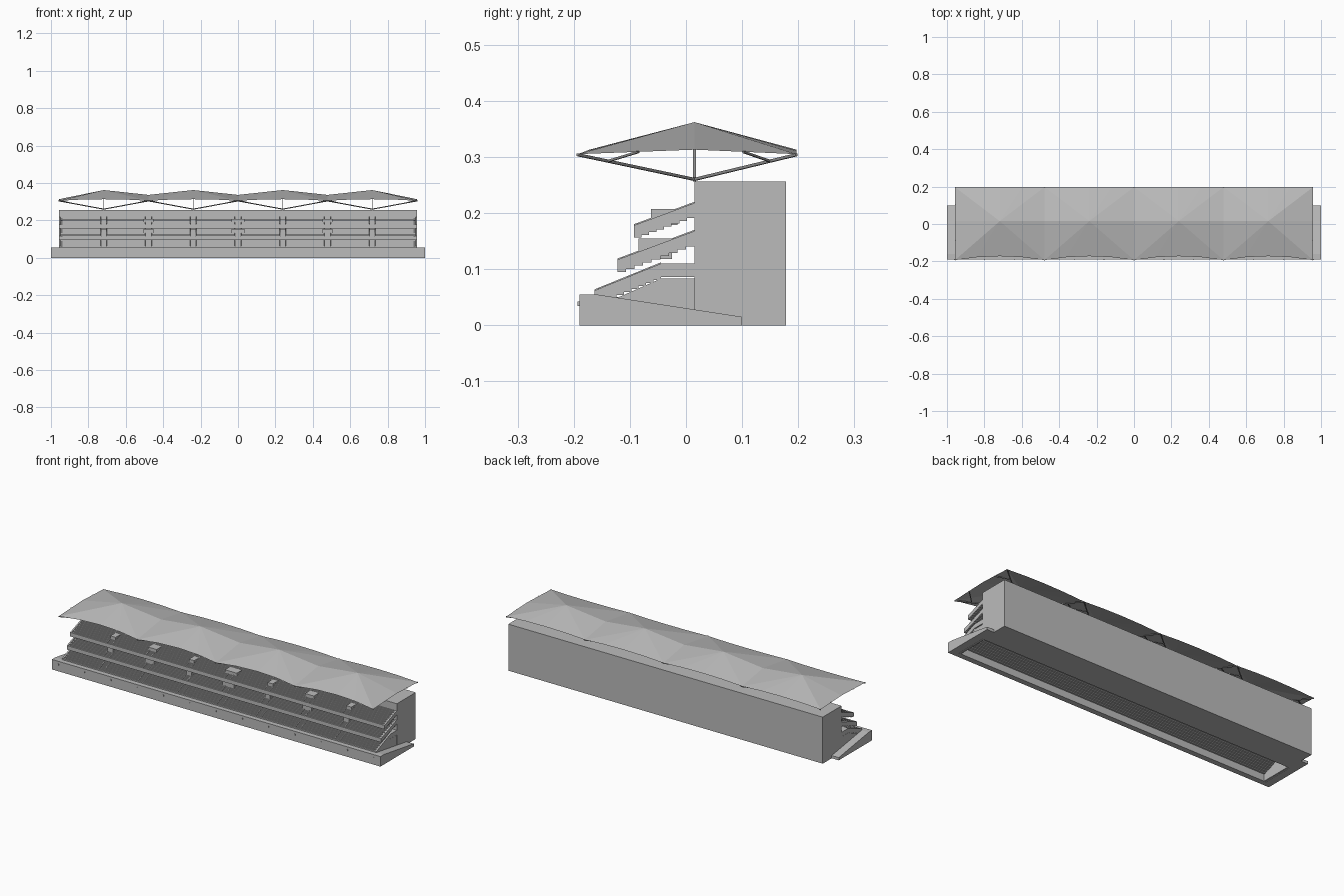
import bpy, bmesh
from mathutils import Vector, Matrix

cube = bpy.data.objects.get("Cube")
if cube:
    bpy.data.objects.remove(cube, do_unlink=True)


def material(name, value):
    m = bpy.data.materials.new(name)
    m.use_nodes = True
    colour = (value, value, value, 1)
    m.diffuse_color = colour
    m.node_tree.nodes["Principled BSDF"].inputs["Base Color"].default_value = colour
    return m


GREY = material("concrete grey", 0.5)
STEEL = material("steel grey", 0.3)


def finish(name, bm, mat=GREY, recalc=True):
    if recalc:
        bmesh.ops.recalc_face_normals(bm, faces=bm.faces)
    mesh = bpy.data.meshes.new(name)
    bm.to_mesh(mesh)
    bm.free()
    mesh.materials.append(mat)
    ob = bpy.data.objects.new(name, mesh)
    bpy.context.collection.objects.link(ob)
    return ob


def add_prism(bm, pts, x0, x1):
    """Extrude a (y, z) outline along x."""
    face = bm.faces.new([bm.verts.new((x0, y, z)) for y, z in pts])
    new = bmesh.ops.extrude_face_region(bm, geom=[face])["geom"]
    verts = [v for v in new if isinstance(v, bmesh.types.BMVert)]
    bmesh.ops.translate(bm, verts=verts, vec=(x1 - x0, 0, 0))


def add_box(bm, x0, x1, y0, y1, z0, z1):
    add_prism(bm, [(y0, z0), (y1, z0), (y1, z1), (y0, z1)], x0, x1)


def add_bar(bm, a, b, size):
    """Square bar between two points."""
    a, b = Vector(a), Vector(b)
    d = b - a
    turn = d.to_track_quat('Z', 'Y').to_matrix().to_4x4()
    scale = Matrix.Diagonal((size, size, d.length, 1))
    bmesh.ops.create_cube(bm, size=1, matrix=Matrix.Translation((a + b) / 2) @ turn @ scale)


HALF = 0.957      # half length of the stand
MID = 0.015       # front of the rear building and roof ridge
BAY = HALF / 2    # roof bay length
AISLES = [i * BAY / 2 for i in range(-4, 5)]

# Rear building
bm = bmesh.new()
add_box(bm, -HALF, HALF, MID, 0.178, 0, 0.256)
finish("rear_building", bm)

# Front wall with thin pilasters
bm = bmesh.new()
add_box(bm, -1, 1, -0.19, -0.16, 0, 0.055)
finish("front_wall", bm)
bm = bmesh.new()
for i in range(13):
    x = -0.96 + i * 0.16
    add_box(bm, x - 0.002, x + 0.002, -0.193, -0.19, 0.034, 0.042)
finish("front_wall_brackets", bm)

# Side ramps and lower end walls
for side, label in ((1, "left"), (-1, "right")):
    bm = bmesh.new()
    add_prism(bm, [(-0.16, 0), (0.1, 0), (0.1, 0.015), (-0.16, 0.055)], side * HALF, side)
    finish(label + "_ramp", bm)
    bm = bmesh.new()
    add_prism(bm, [(-0.16, 0), (MID, 0), (MID, 0.083), (-0.045, 0.083), (-0.12, 0.05), (-0.16, 0.055)],
              side * (HALF - 0.012), side * (HALF - 0.003))
    finish(label + "_lower_end_wall", bm)


def seating_tier(name, y0, z0, y1, z1, rows, thick):
    d, h = (y1 - y0) / rows, (z1 - z0) / rows
    # Stepped slab
    top, bottom = [], []
    for i in range(rows):
        for y in (y0 + i * d, y0 + (i + 1) * d):
            top.append((y, z0 + i * h))
            bottom.append((y, z0 + i * h - thick))
    if y1 < MID:
        top += [(y1, z1), (MID, z1)]
        bottom += [(y1, z1 - thick), (MID, z1 - thick)]
    bm = bmesh.new()
    add_prism(bm, top + bottom[::-1], -HALF + 0.002, HALF - 0.002)
    finish(name + "_steps", bm)

    # Benches between aisles
    bm = bmesh.new()
    for a, b in zip(AISLES, AISLES[1:]):
        for i in range(rows):
            y, z = y0 + i * d, z0 + i * h
            add_box(bm, a + 0.018, b - 0.018, y + 0.5 * d, y + 0.9 * d, z, z + 0.6 * h)
    finish(name + "_benches", bm)

    # Aisle half steps and side stringers
    bm = bmesh.new()
    for x in AISLES[1:-1]:
        for i in range(rows):
            y, z = y0 + i * d, z0 + i * h
            add_box(bm, x - 0.013, x + 0.013, y + 0.5 * d, y + d, z, z + 0.5 * h)
        for s in (-1, 1):
            add_prism(bm, [(y0, z0 - 0.004), (y1, z1 - 0.004), (y1, z1 + 0.002), (y0, z0 + 0.002)],
                      x + s * 0.015, x + s * 0.018)
    finish(name + "_aisles", bm)

    # End parapets with a straight slope
    bm = bmesh.new()
    ends = [(y0, z0 - thick), (y0, z0), (y1, z1)]
    if y1 < MID:
        ends += [(MID, z1), (MID, z1 - thick)]
    ends.append((y1, z1 - thick))
    for s in (-1, 1):
        add_prism(bm, ends, s * (HALF - 0.008), s * HALF)
    finish(name + "_end_parapets", bm)


seating_tier("lower_tier", -0.163, 0.062, -0.045, 0.11, 9, 0.024)
seating_tier("middle_tier", -0.122, 0.117, MID, 0.168, 9, 0.022)
seating_tier("upper_tier", -0.093, 0.178, MID, 0.218, 8, 0.022)

# Entrance boxes set into the upper two tiers
bm = bmesh.new()
for i, x in enumerate(AISLES[1:-1]):
    w = 0.036 if i == 3 else 0.027 if i % 2 else 0.016
    add_box(bm, x - w, x + w, -0.085, -0.025, 0.118, 0.155)
    add_box(bm, x - w, x + w, -0.062, -0.015, 0.179, 0.207)
finish("entrance_boxes", bm)

# Folded roof: one fan of triangles around each bay peak
FRONT, BACK = -0.193, 0.197
bm = bmesh.new()
for k in range(4):
    cx = -HALF + BAY * (k + 0.5)
    rim = []
    for s in (-1, 1):
        x = cx + s * BAY / 2
        gable = abs(x) > HALF - 0.01
        ridge = 0.313 if gable else 0.336
        q = BAY / 4
        side = [(x, FRONT, 0.305), (x, MID, ridge), (x, BACK, 0.305)]
        eave = [(cx + s * q, FRONT + 0.016, 0.311)]
        back = [(cx + s * q, BACK, 0.311)]
        if s == -1:
            rim += eave + side + back
        else:
            rim += [(cx, BACK, 0.313)] + back + side[::-1] + eave + [(cx, FRONT + 0.021, 0.313)]
    peak = bm.verts.new((cx, MID, 0.362))
    ring = [bm.verts.new(p) for p in rim]
    for a, b in zip(ring, ring[1:] + ring[:1]):
        # Sagging ridge between peak and valley
        bm.faces.new((peak, b, a))
bmesh.ops.remove_doubles(bm, verts=bm.verts, dist=0.0005)
for f in bm.faces:
    f.normal_update()
    if f.normal.z < 0:
        f.normal_flip()
finish("folded_roof", bm, recalc=False)

# Roof trusses: post, four struts and short braces per bay
bm = bmesh.new()
for k in range(4):
    cx = -HALF + BAY * (k + 0.5)
    foot = Vector((cx, MID, 0.26))
    add_bar(bm, foot - Vector((0, 0, 0.004)), (cx, MID, 0.36), 0.005)
    for s in (-1, 1):
        for y in (FRONT, BACK):
            corner = Vector((cx + s * BAY / 2, y, 0.304))
            add_bar(bm, foot, corner, 0.005)
            joint = foot.lerp(corner, 0.74)
            add_bar(bm, joint, (corner.x, MID + (y - MID) * 0.48, 0.309), 0.004)
finish("roof_trusses", bm, STEEL)
